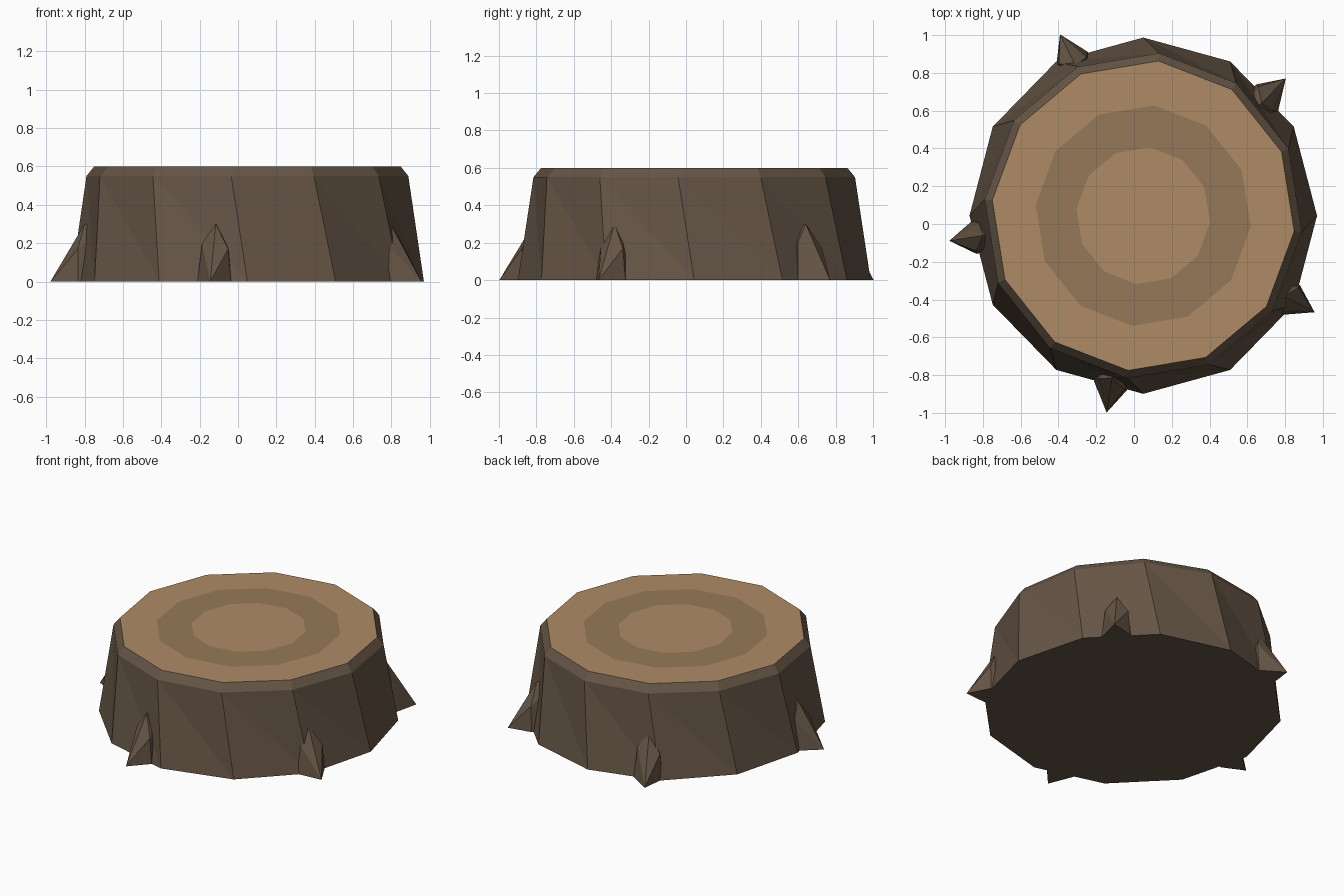
import bpy, bmesh
from math import sin, cos, pi, radians

if "Cube" in bpy.data.objects:
    bpy.data.objects.remove(bpy.data.objects["Cube"])

SIDES = 12
CX, CY, STRETCH = 0.049, 0.044, 1.025   # centre of the stump and slight y stretch
TWIST = -0.1                            # upper rings turn slightly


def material(name, rgb):
    m = bpy.data.materials.new(name)
    m.diffuse_color = (*rgb, 1)
    m.use_nodes = True
    m.node_tree.nodes["Principled BSDF"].inputs["Base Color"].default_value = m.diffuse_color
    return m


bark = material("bark", (0.13, 0.09, 0.06))
wood = material("cut_wood", (0.42, 0.26, 0.13))
dark = material("growth_ring", (0.30, 0.19, 0.095))


def place(r, angle, z, t=0.0):
    """Radial / tangential position around the stump centre."""
    x = r * cos(angle) - t * sin(angle)
    y = r * sin(angle) + t * cos(angle)
    return (CX + x, CY + y * STRETCH, z)


def finish(name, bm, mats):
    bmesh.ops.recalc_face_normals(bm, faces=bm.faces[:])
    mesh = bpy.data.meshes.new(name)
    bm.to_mesh(mesh)
    bm.free()
    for m in mats:
        mesh.materials.append(m)
    obj = bpy.data.objects.new(name, mesh)
    bpy.context.collection.objects.link(obj)


# Trunk: rings from the ground up, over the chamfer and in across the cut face
rings = [  # radius, height, twist, material of the band leading to this ring
    (0.92, 0.0, 0.0, 0),
    (0.843, 0.55, TWIST, 0),
    (0.803, 0.60, TWIST, 0),
    (0.572, 0.60, TWIST, 1),
    (0.355, 0.60, TWIST, 2),
]
bm = bmesh.new()
loops = [[bm.verts.new(place(r, 2 * pi * i / SIDES + tw, z)) for i in range(SIDES)]
         for r, z, tw, _ in rings]
for k in range(1, len(rings)):
    low, up = loops[k - 1], loops[k]
    for i in range(SIDES):
        j = (i + 1) % SIDES
        if k == 1:      # twisted sides split along the diagonal
            faces = [(low[i], low[j], up[i]), (low[j], up[j], up[i])]
        else:
            faces = [(low[i], low[j], up[j], up[i])]
        for f in faces:
            bm.faces.new(f).material_index = rings[k][3]
bm.faces.new(loops[-1]).material_index = 1
bm.faces.new(loops[0][::-1])
finish("trunk", bm, [bark, wood, dark])

# Roots: five pointed spurs at the foot of the trunk
root_shape = [  # radial, tangential, height
    (1.035, 0.0, 0.0),                              # tip
    (0.90, 0.085, 0.0), (0.89, -0.095, 0.0),        # feet
    (0.90, 0.07, 0.17), (0.87, -0.075, 0.20),       # shoulders
    (0.855, -0.005, 0.30),                          # peak
    (0.72, 0.06, 0.0), (0.72, -0.06, 0.0), (0.75, 0.0, 0.28),  # buried end
]
for n in range(5):
    a = radians(43.2 + 72 * n)
    bm = bmesh.new()
    for r, t, z in root_shape:
        bm.verts.new(place(r, a, z, t))
    bmesh.ops.convex_hull(bm, input=bm.verts[:])
    finish(f"root_{n + 1}", bm, [bark])
